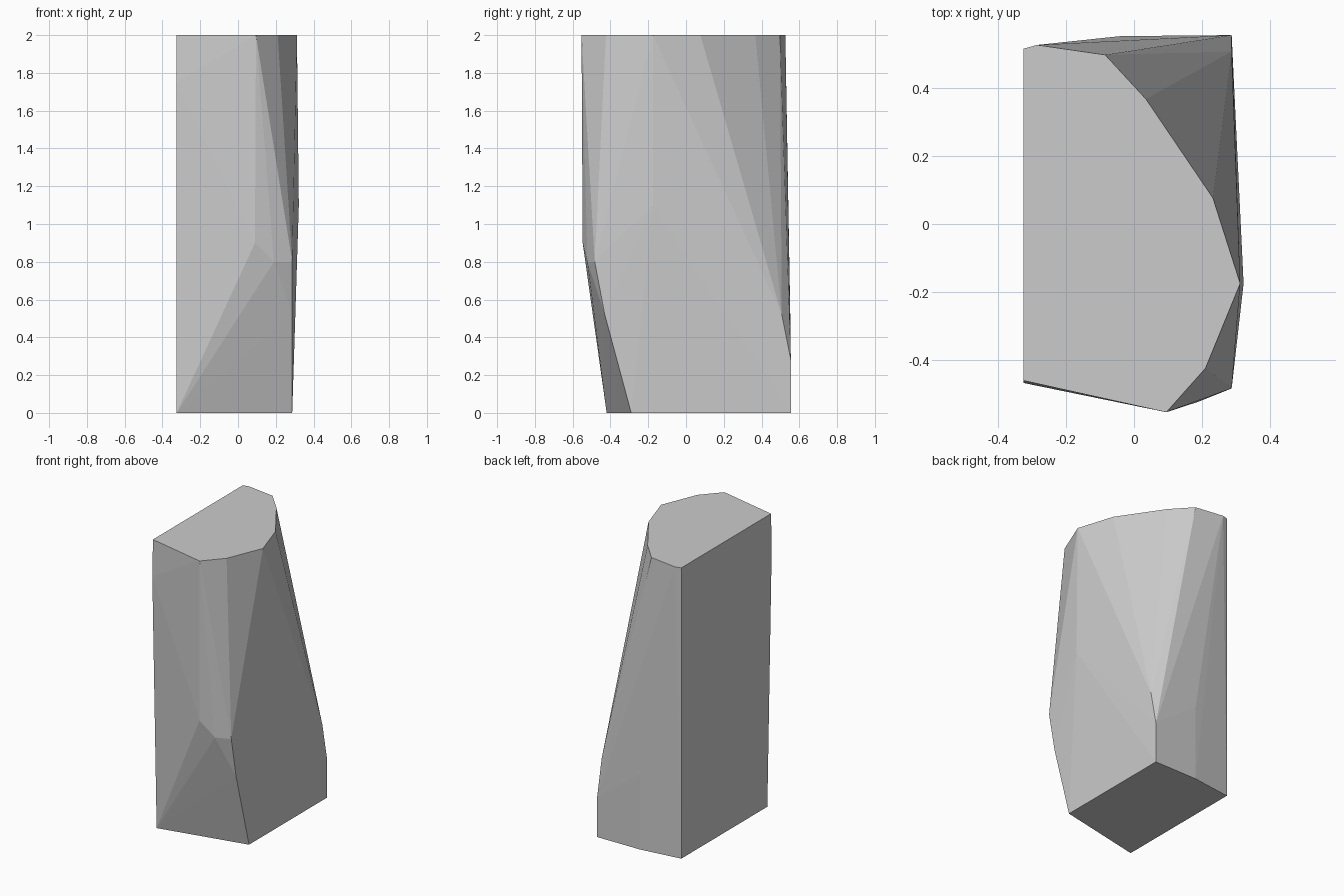
import bpy
import bmesh

# Remove the default object
default_cube = bpy.data.objects.get("Cube")
if default_cube:
    bpy.data.objects.remove(default_cube, do_unlink=True)


def make_material(name, colour):
    """Create one flat material that shows in viewport and render."""
    material = bpy.data.materials.new(name)
    material.use_nodes = True
    material.diffuse_color = colour
    shader = material.node_tree.nodes["Principled BSDF"]
    shader.inputs["Base Color"].default_value = colour
    return material


def make_faceted_solid(name, sections, material):
    """Wrap flat facets tightly around horizontal cross-sections."""
    mesh_data = bpy.data.meshes.new(name)
    bm = bmesh.new()
    for height, outline in sections:
        for x, y in outline:
            bm.verts.new((x, y, height))
    hull = bmesh.ops.convex_hull(bm, input=bm.verts[:])
    # Drop any corner that ended up inside the solid
    loose = [v for v in bm.verts if not v.link_faces]
    bmesh.ops.delete(bm, geom=loose, context="VERTS")
    # Merge coplanar triangles into clean flat facets
    bmesh.ops.dissolve_limit(bm, angle_limit=0.005,
                             verts=bm.verts[:], edges=bm.edges[:])
    bmesh.ops.recalc_face_normals(bm, faces=bm.faces[:])
    for face in bm.faces:
        face.smooth = False
    bm.to_mesh(mesh_data)
    bm.free()
    mesh_data.materials.append(material)
    solid = bpy.data.objects.new(name, mesh_data)
    bpy.context.collection.objects.link(solid)
    return solid


# Shared planes: the flat cut side and the opposite lower side
LEFT = -0.325
RIGHT = 0.287
BACK = 0.555

# Base: four-sided with a slightly bowed back edge
base = [(LEFT, -0.42), (RIGHT, -0.29), (RIGHT, BACK),
        (-0.04, 0.552), (LEFT, 0.515)]

# Crown: rounded many-sided outline
crown = [(LEFT, 0.515), (-0.285, 0.526), (-0.085, 0.497),
         (0.035, 0.367), (0.232, 0.076), (0.312, -0.175),
         (0.21, -0.424), (0.095, -0.553), (LEFT, -0.46)]

# Corners where the facets bend between base and crown
sections = [
    (0.0, base),
    (0.28, [(RIGHT, BACK)]),
    (0.52, [(RIGHT, -0.43), (RIGHT, 0.507), (-0.04, 0.552)]),
    (0.8, [(RIGHT, -0.483), (0.19, -0.522)]),
    (0.9, [(0.09, -0.547)]),
    (1.1, [(0.322, -0.175)]),
    (1.75, [(LEFT, -0.467)]),
    (2.0, crown),
]

stone_grey = make_material("stone grey", (0.6, 0.6, 0.6, 1.0))
make_faceted_solid("faceted_stone_block", sections, stone_grey)
